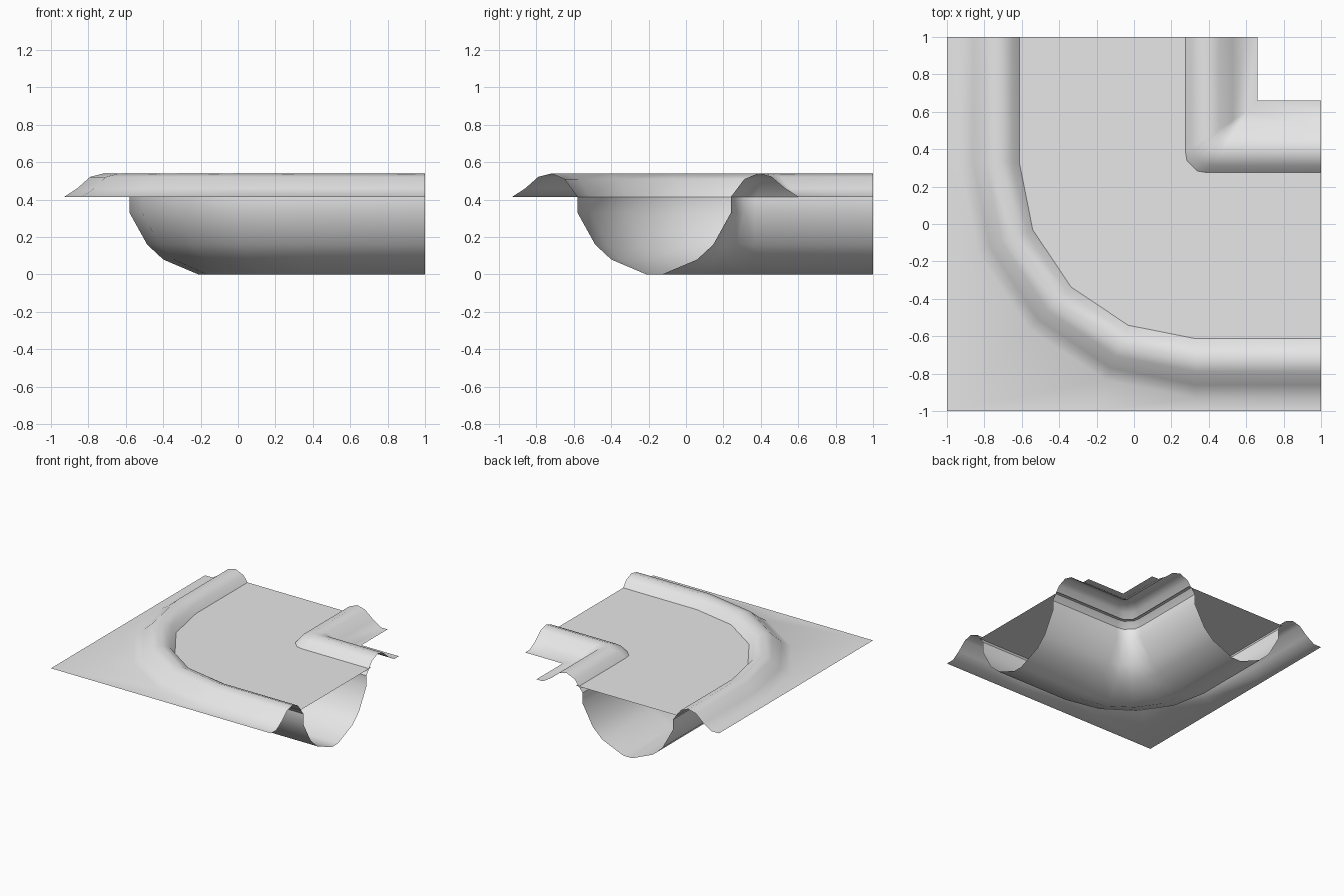
import bpy, bmesh, math
from mathutils import Vector

cube = bpy.data.objects.get("Cube")
if cube:
    bpy.data.objects.remove(cube, do_unlink=True)

grey = bpy.data.materials.new("plain grey")
grey.use_nodes = True
grey.diffuse_color = (0.8, 0.8, 0.8, 1)
grey.node_tree.nodes["Principled BSDF"].inputs["Base Color"].default_value = (0.8, 0.8, 0.8, 1)

GROUND = 0.415
WATER = 0.46
BEND = 0.33     # centre of the bend in x and y


def path(start, bend):
    """Plan line through the corner: straight, bend, straight mirrored over x = y."""
    half = [Vector((start, 1))] + [Vector(p) for p in bend]
    return half + [Vector((p.y, p.x)) for p in reversed(half[:-1])]


def arc(offset):
    """Rounded plan line whose straight parts lie at the given offset."""
    r = BEND - offset
    angles = [math.radians(a) for a in (180, 202.5, 225)]
    return path(offset, [(BEND + r * math.cos(a), BEND + r * math.sin(a)) for a in angles])


def finish(name, bm):
    bmesh.ops.remove_doubles(bm, verts=bm.verts, dist=0.0005)
    bm.normal_update()
    if sum(f.normal.z * f.calc_area() for f in bm.faces) < 0:
        bmesh.ops.reverse_faces(bm, faces=bm.faces)
    mesh = bpy.data.meshes.new(name)
    bm.to_mesh(mesh)
    bm.free()
    mesh.materials.append(grey)
    obj = bpy.data.objects.new(name, mesh)
    bpy.context.collection.objects.link(obj)
    bpy.ops.object.select_all(action='DESELECT')
    obj.select_set(True)
    bpy.context.view_layer.objects.active = obj
    bpy.ops.object.shade_smooth_by_angle(angle=math.radians(60))
    return obj


def loft(name, line_a, line_b, profile, border=None):
    """Sweep a (fraction, height) profile between two plan lines."""
    bm = bmesh.new()
    rows = [[a.lerp(b, t).to_3d() + Vector((0, 0, z)) for a, b in zip(line_a, line_b)]
            for t, z in profile]
    if border:
        rows.insert(0, [p.to_3d() + Vector((0, 0, GROUND)) for p in border])
    grid = [[bm.verts.new(p) for p in row] for row in rows]
    for r, s in zip(grid, grid[1:]):
        for i in range(len(r) - 1):
            bm.faces.new((r[i], r[i + 1], s[i + 1], s[i]))
    return finish(name, bm)


# Plan lines from the outer rim to the inner notch
rim = path(-1, [(-1, BEND), (-1, -0.22), (-1, -1)])
outer_foot = arc(-0.93)
outer_wall = arc(-0.58)
inner_wall = path(0.24, [(0.24, 0.37), (0.25, 0.31), (0.28, 0.28)])
inner_foot = path(0.6, [(0.6, 0.6)] * 3)
notch = path(0.66, [(0.66, 0.66)] * 3)

# Raised bank profile, from the ground foot to the channel wall
bank = [(0, GROUND), (0.2, 0.46), (0.4, 0.522), (0.6, 0.54), (0.8, 0.51), (1, GROUND)]
loft("outer_bank", outer_foot, outer_wall, bank, rim)
loft("inner_bank", inner_foot, inner_wall, bank, notch)

# Channel bed: symmetric bowl
side = [(0, GROUND), (0, 0.33), (0.115, 0.16), (0.22, 0.08), (0.45, 0)]
bed = side + [(1 - t, z) for t, z in reversed(side)]
loft("channel_bed", outer_wall, inner_wall, bed)

# Flat water sheet tucked slightly into both banks
loft("water_surface", arc(-0.62),
     path(0.3, [(0.3, 0.39), (0.305, 0.35), (0.33, 0.33)]),
     [(0, WATER), (1, WATER)])
